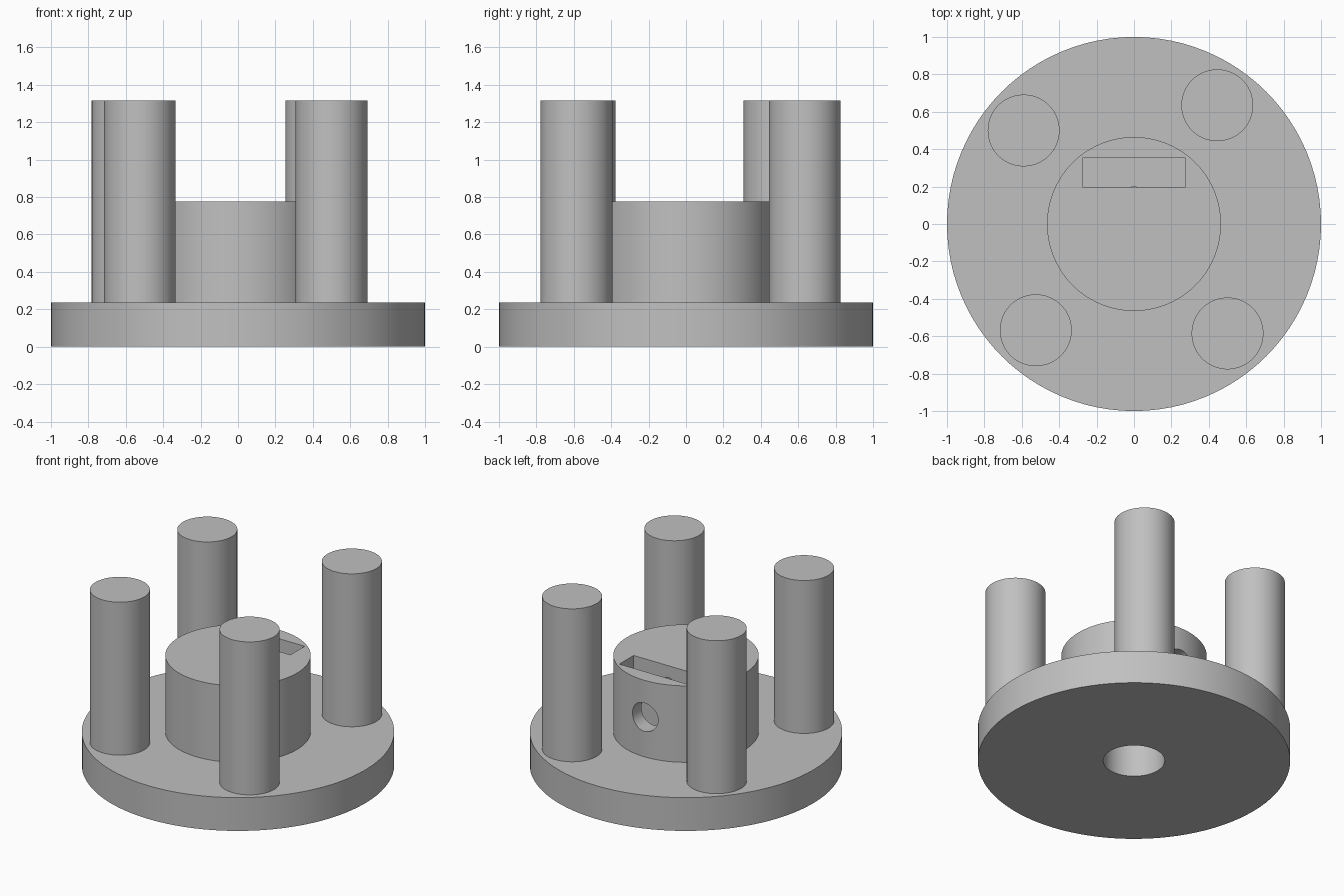
import bpy, bmesh, math
from mathutils import Matrix, Vector

if "Cube" in bpy.data.objects:
    bpy.data.objects.remove(bpy.data.objects["Cube"], do_unlink=True)

SEGMENTS = 96
FLANGE_TOP, HUB_TOP, PEG_TOP = 0.235, 0.775, 1.315
HUB_R, BORE_R, PEG_R = 0.465, 0.197, 0.192

grey = bpy.data.materials.new("plain grey")
grey.use_nodes = True
grey.diffuse_color = (0.53, 0.53, 0.53, 1)
grey.node_tree.nodes["Principled BSDF"].inputs["Base Color"].default_value = grey.diffuse_color


def make_object(name, bm):
    bmesh.ops.recalc_face_normals(bm, faces=bm.faces)
    mesh = bpy.data.meshes.new(name)
    bm.to_mesh(mesh)
    bm.free()
    mesh.materials.append(grey)
    obj = bpy.data.objects.new(name, mesh)
    bpy.context.collection.objects.link(obj)
    return obj


def activate(obj):
    bpy.ops.object.select_all(action="DESELECT")
    obj.select_set(True)
    bpy.context.view_layer.objects.active = obj


def smooth(obj):
    activate(obj)
    bpy.ops.object.shade_smooth_by_angle(angle=math.radians(30))


def lathe(name, profile):
    """Revolve (radius, height) points around the z axis."""
    bm = bmesh.new()
    verts = [bm.verts.new((r, 0, z)) for r, z in profile]
    edges = [bm.edges.new(pair) for pair in zip(verts, verts[1:])]
    bmesh.ops.spin(bm, geom=verts + edges, cent=(0, 0, 0), axis=(0, 0, 1),
                   angle=math.tau, steps=SEGMENTS)
    bmesh.ops.remove_doubles(bm, verts=bm.verts, dist=0.0001)
    return make_object(name, bm)


def cut(target, cutter):
    cutter.hide_render = True
    mod = target.modifiers.new("cut", "BOOLEAN")
    mod.operation, mod.solver, mod.object = "DIFFERENCE", "EXACT", cutter
    activate(target)
    bpy.ops.object.modifier_apply(modifier=mod.name)
    bpy.data.objects.remove(cutter, do_unlink=True)


# Round flange and hub in one turned body, with a blind shaft bore from below
body = lathe("flange_and_hub", [
    (0, 0.69), (BORE_R, 0.69), (BORE_R, 0), (1, 0),
    (1, FLANGE_TOP), (HUB_R, FLANGE_TOP), (HUB_R, HUB_TOP), (0, HUB_TOP)])

# Nut slot, open at the top of the hub
bm = bmesh.new()
low, high = Vector((-0.272, 0.196, 0.24)), Vector((0.272, 0.355, 0.9))
bmesh.ops.create_cube(bm, size=1, matrix=Matrix.Translation((low + high) / 2)
                      @ Matrix.Diagonal((high - low).to_4d()))
cut(body, make_object("nut_slot_cutter", bm))

# Set-screw hole from the back of the hub into the bore
bm = bmesh.new()
bmesh.ops.create_cone(bm, cap_ends=True, segments=48, radius1=0.1, radius2=0.1, depth=0.5,
                      matrix=Matrix.Translation((0, 0.35, 0.515))
                      @ Matrix.Rotation(math.pi / 2, 4, "X"))
cut(body, make_object("screw_hole_cutter", bm))
smooth(body)

# Four upright pegs, open underneath where they meet the flange
pegs = {"back_left_peg": (0.445, 0.635), "back_right_peg": (-0.59, 0.5),
        "front_left_peg": (0.5, -0.585), "front_right_peg": (-0.525, -0.568)}
for name, (x, y) in pegs.items():
    peg = lathe(name, [(PEG_R, FLANGE_TOP), (PEG_R, PEG_TOP), (0, PEG_TOP)])
    peg.location = (x, y, 0)
    smooth(peg)
